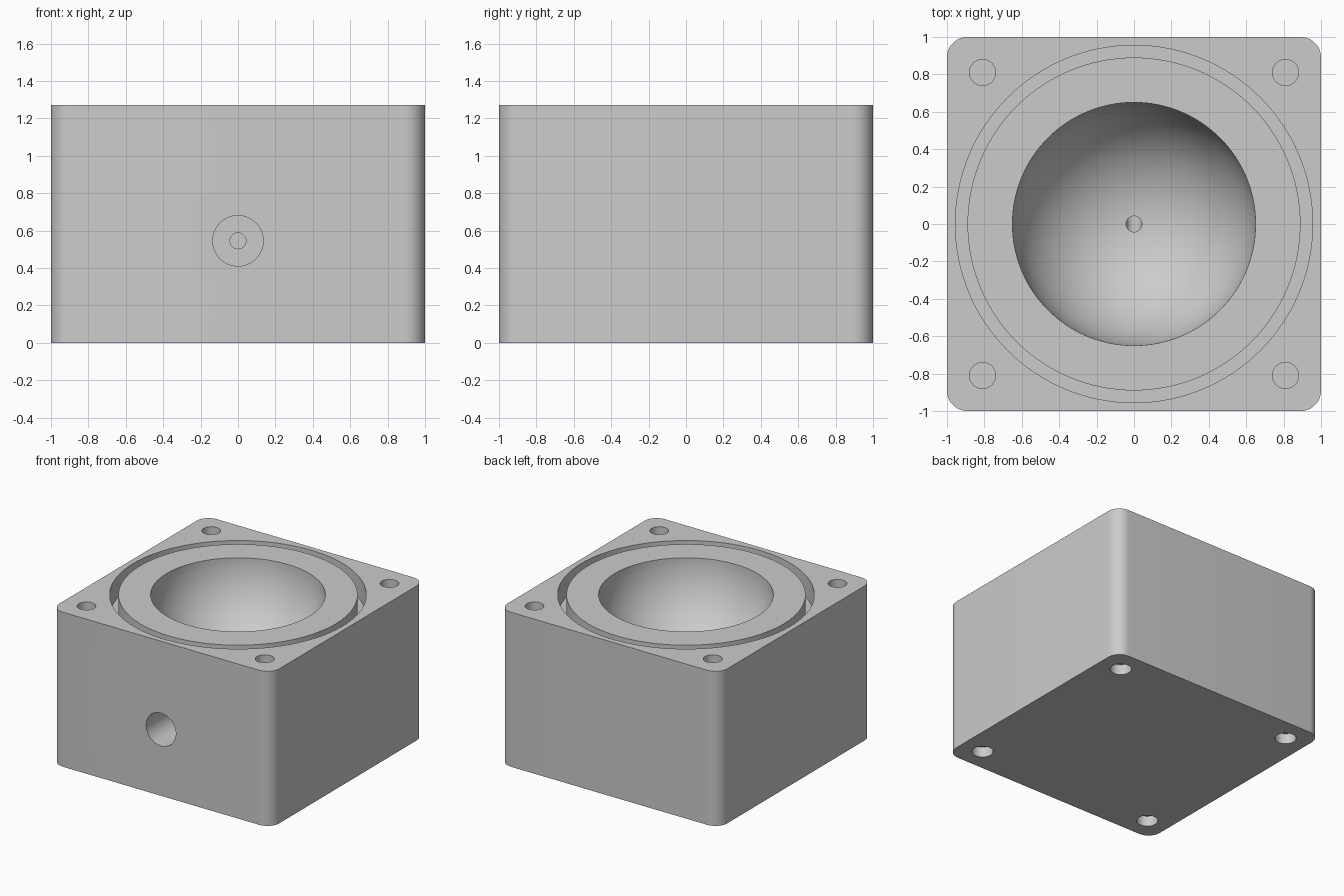
import bpy, bmesh, math
from mathutils import Matrix

if "Cube" in bpy.data.objects:
    bpy.data.objects.remove(bpy.data.objects["Cube"])

H = 1.27           # block height
BOWL_R = 0.65      # hemispherical bowl, centred on the top face
BORE_R = 0.042     # small drain bore
PORT_Z = 0.545     # height of the side port

grey = bpy.data.materials.new("plain grey")
grey.diffuse_color = (0.6, 0.6, 0.6, 1)
grey.use_nodes = True
grey.node_tree.nodes["Principled BSDF"].inputs["Base Color"].default_value = grey.diffuse_color


def finish(name, bm):
    bmesh.ops.recalc_face_normals(bm, faces=bm.faces)
    mesh = bpy.data.meshes.new(name)
    bm.to_mesh(mesh)
    bm.free()
    mesh.materials.append(grey)
    obj = bpy.data.objects.new(name, mesh)
    bpy.context.collection.objects.link(obj)
    return obj


def lathe(name, profile, closed=False, steps=128):
    """Revolve (radius, z) points around the z axis."""
    bm = bmesh.new()
    verts = [bm.verts.new((r, 0, z)) for r, z in profile]
    edges = [bm.edges.new(pair) for pair in zip(verts, verts[1:])]
    if closed:
        edges.append(bm.edges.new((verts[-1], verts[0])))
    bmesh.ops.spin(bm, geom=verts + edges, cent=(0, 0, 0), axis=(0, 0, 1),
                   angle=math.tau, steps=steps)
    bmesh.ops.remove_doubles(bm, verts=bm.verts, dist=1e-5)
    return finish(name, bm)


def cylinder(name, radius, start, end, x=0, y=0, along_y=False, segments=48):
    """Cylinder along z, or along y at port height."""
    bm = bmesh.new()
    mid = (start + end) / 2
    if along_y:
        m = Matrix.Translation((0, mid, PORT_Z)) @ Matrix.Rotation(math.pi / 2, 4, 'X')
    else:
        m = Matrix.Translation((x, y, mid))
    bmesh.ops.create_cone(bm, cap_ends=True, segments=segments, radius1=radius,
                          radius2=radius, depth=end - start, matrix=m)
    return finish(name, bm)


# Block with rounded vertical corners
bm = bmesh.new()
bmesh.ops.create_cube(bm, size=1, matrix=Matrix.Translation((0, 0, H / 2))
                      @ Matrix.Diagonal((2, 2, H, 1)))
uprights = [e for e in bm.edges if abs(e.verts[0].co.z - e.verts[1].co.z) > 0.5]
bmesh.ops.bevel(bm, geom=uprights, offset=0.11, segments=12, profile=0.5,
                affect='EDGES')
block = finish("chamber_block", bm)

# Bowl with the vertical drain bore below it
a0 = math.asin(BORE_R / BOWL_R)
arc = [a0 + (math.pi / 2 - a0) * i / 40 for i in range(41)]
bowl = [(0, PORT_Z), (BORE_R, PORT_Z)]
bowl += [(BOWL_R * math.sin(a), H - BOWL_R * math.cos(a)) for a in arc]
bowl += [(BOWL_R, H + 0.2), (0, H + 0.2)]
cutters = [lathe("bowl_cutter", bowl)]

# Seal groove around the bowl
cutters.append(lathe("groove_cutter", [(0.89, H - 0.18), (0.955, H - 0.18),
                                       (0.955, H + 0.1), (0.89, H + 0.1)], closed=True))

# Front port narrowing to the drain channel
cutters.append(cylinder("port_cutter", 0.135, -1.2, -0.6, along_y=True, segments=64))
cutters.append(cylinder("channel_cutter", 0.0425, -0.7, 0.043, along_y=True))

# Blind screw holes on top and pockets underneath
for sx in (-1, 1):
    for sy in (-1, 1):
        x, y = 0.81 * sx, 0.81 * sy
        cutters.append(cylinder("screw_hole_cutter", 0.07, H - 0.3, H + 0.1, x, y))
        cutters.append(cylinder("foot_pocket_cutter", 0.08, -0.1, 0.085, x, y))

# Cut everything, then remove the cutters
for c in cutters:
    mod = block.modifiers.new(c.name, 'BOOLEAN')
    mod.operation = 'DIFFERENCE'
    mod.solver = 'EXACT'
    mod.object = c
    c.hide_render = True
bpy.context.view_layer.update()
graph = bpy.context.evaluated_depsgraph_get()
cut_mesh = bpy.data.meshes.new_from_object(block.evaluated_get(graph))
block.modifiers.clear()
block.data = cut_mesh
for c in cutters:
    bpy.data.objects.remove(c)

# Smooth curved walls, sharp rims
bpy.ops.object.select_all(action='DESELECT')
block.select_set(True)
bpy.context.view_layer.objects.active = block
bpy.ops.object.shade_smooth_by_angle(angle=math.radians(30))
